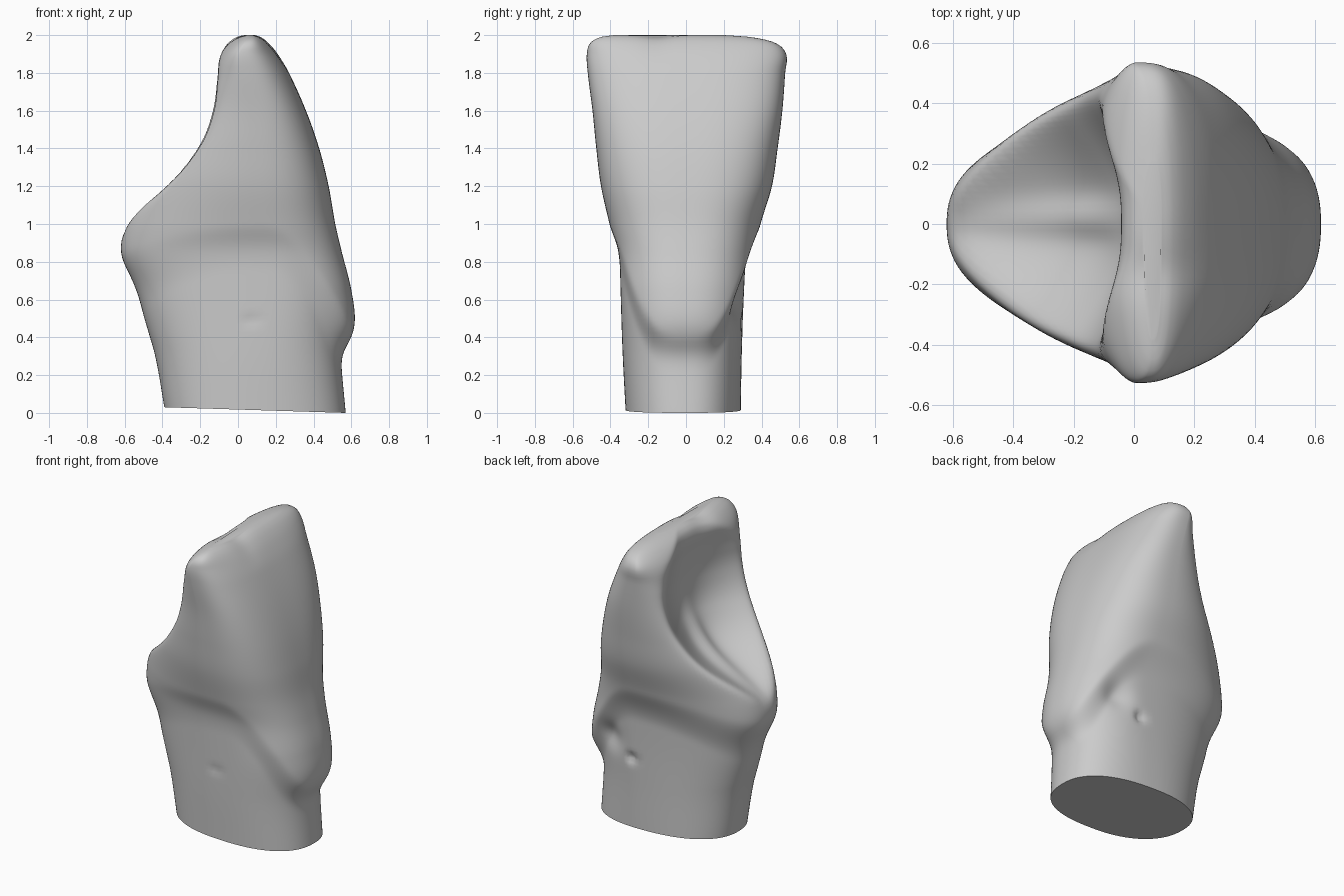
import bpy, bmesh, math

cube = bpy.data.objects.get("Cube")
if cube:
    bpy.data.objects.remove(cube)

# Crown: height, tongue side, widest point, lip side, half width front, half width back, hollow floor
CROWN = [
    (0.2, -.45, .16, .55, .335, .305, -.95),
    (0.3, -.47, .17, .565, .34, .315, -.95),
    (.47, -.52, .18, .617, .35, .335, -.95),
    (.65, -.57, .18, .60, .36, .35, -.95),
    (.85, -.625, .15, .55, .37, .365, -.87),
    (1.0, -.615, .11, .515, .405, .395, -.57),
    (1.2, -.565, .08, .48, .45, .455, -.20),
    (1.4, -.48, .07, .43, .475, .485, -.05),
    (1.6, -.365, .06, .36, .495, .51, -.01),
    (1.8, -.21, .02, .27, .52, .525, -.03),
    (1.9, -.12, .01, .21, .525, .53, -.045),
    (1.96, -.06, .04, .16, .505, .47, -.03),
    (1.99, -.01, .06, .12, .45, .34, 0),
    (2.0, .03, .06, .09, .38, .2, .03),
]
# Root: same columns without the hollow
ROOT = [
    (0, -.39, .08, .57, .32, .29),
    (.3, -.44, .11, .545, .335, .295),
    (.6, -.52, .15, .545, .345, .305),
    (1.0, -.58, .14, .49, .355, .325),
]
SEGMENTS = 128


def sample(table, z):
    """Smooth interpolation of the table rows at height z."""
    z = min(max(z, table[0][0]), table[-1][0])
    last = len(table) - 1
    i = next(k for k in range(last) if z <= table[k + 1][0])
    lo, hi = table[i], table[i + 1]
    before, after = table[max(i - 1, 0)], table[min(i + 2, last)]
    h = hi[0] - lo[0]
    t = (z - lo[0]) / h
    out = []
    for c in range(1, len(lo)):
        m0 = (hi[c] - before[c]) / (hi[0] - before[0]) * h
        m1 = (after[c] - lo[c]) / (after[0] - lo[0]) * h
        d = hi[c] - lo[c]
        out.append(lo[c] + t * m0 + t * t * (3 * d - 2 * m0 - m1) + t ** 3 * (m0 + m1 - 2 * d))
    return out


def smoothstep(t):
    t = min(max(t, 0), 1)
    return t * t * (3 - 2 * t)


def bell(distance, width):
    return math.exp(-(distance / width) ** 2)


def outline(row, angle, lip_power, tongue_power):
    """Point on a rounded section whose two halves differ in squareness."""
    tongue, mid, lip, front, back = row[:5]
    c, s = math.cos(angle), math.sin(angle)
    e = 2 / (lip_power if c > 0 else tongue_power)
    x = mid + (lip - mid if c > 0 else tongue - mid) * abs(c) ** e
    y = (back if s > 0 else -front) * abs(s) ** e
    return x, y


def crown_point(z, angle):
    row = sample(CROWN, z)
    x, y = outline(row, angle, 2.4 + 0.5 * smoothstep(z - 0.7), 2.0 + 0.3 * smoothstep((1.2 - z) * 2))
    if math.cos(angle) < 0:
        # V-shaped hollow between the two rounded marginal ridges
        ridge = 0.43 - 0.31 * max(0, (1.7 - z) / 0.7) ** 1.4
        floor = row[5] - 0.22 * (math.hypot(y / max(ridge, 0.11), 0.25) - 0.25) ** 1.6
        floor -= 0.04 * bell(y - 0.02, 0.06) * bell(z - 1.2, 0.2)
        gap = x - floor
        soft = 0.08 * smoothstep((2.0 - z) * 4)
        x = (x + floor + math.sqrt(gap * gap + soft * soft)) / 2
        x = min(x, row[1])
    return x, y


def surface_point(z, angle):
    c, s = math.cos(angle), math.sin(angle)
    # neck line dips on the lip side and arches over the flanks
    neck = 0.21 + 0.54 * abs(s) ** 2.5 if c > 0 else 0.55 + 0.2 * s * s
    w = smoothstep((z - neck) / (0.2 + 0.05 * s * s if c > 0 else 0.3 - 0.05 * s * s))
    rx, ry = outline(sample(ROOT, z), angle, 2.4, 2.3)
    cx, cy = crown_point(z, angle)
    x, y = rx + (cx - rx) * w, ry + (cy - ry) * w
    # small pits on both flanks
    if s < 0:
        y += 0.01 * bell(x - 0.07, 0.03) * bell(z - 0.49, 0.03)
    else:
        y -= 0.03 * bell(x - 0.36, 0.08) * bell(z - 0.58, 0.08)
        y -= 0.03 * bell(x - 0.2, 0.03) * bell(z - 0.48, 0.03)
    # slanted cut at the base, faint notch in the biting edge
    z += 0.03 * (0.57 - x) / 0.96 * max(0, 1 - z / 0.4)
    z -= 0.015 * bell(y + 0.15, 0.09) * smoothstep((z - 1.8) * 5)
    return x, y, z


# Ring heights, packed closer near the biting edge
heights = [1.88 * i / 80 for i in range(81)]
heights += [1.88 + 0.12 * math.sin(math.pi / 2 * i / 12) for i in range(1, 13)]

bm = bmesh.new()
rings = []
for z in heights:
    rings.append([bm.verts.new(surface_point(z, 2 * math.pi * k / SEGMENTS))
                  for k in range(SEGMENTS)])
for low, high in zip(rings, rings[1:]):
    for k in range(SEGMENTS):
        n = (k + 1) % SEGMENTS
        bm.faces.new((low[k], low[n], high[n], high[k]))
bm.faces.new(rings[-1])
bm.faces.new(rings[0][::-1])
bmesh.ops.recalc_face_normals(bm, faces=bm.faces)

mesh = bpy.data.meshes.new("tooth")
bm.to_mesh(mesh)
bm.free()
tooth = bpy.data.objects.new("tooth", mesh)
bpy.context.collection.objects.link(tooth)

# Plain grey material
grey = bpy.data.materials.new("plain_grey")
grey.use_nodes = True
colour = (0.6, 0.6, 0.6, 1)
grey.diffuse_color = colour
grey.node_tree.nodes["Principled BSDF"].inputs["Base Color"].default_value = colour
mesh.materials.append(grey)

bpy.context.view_layer.objects.active = tooth
tooth.select_set(True)
bpy.ops.object.shade_smooth_by_angle(angle=math.radians(60))
